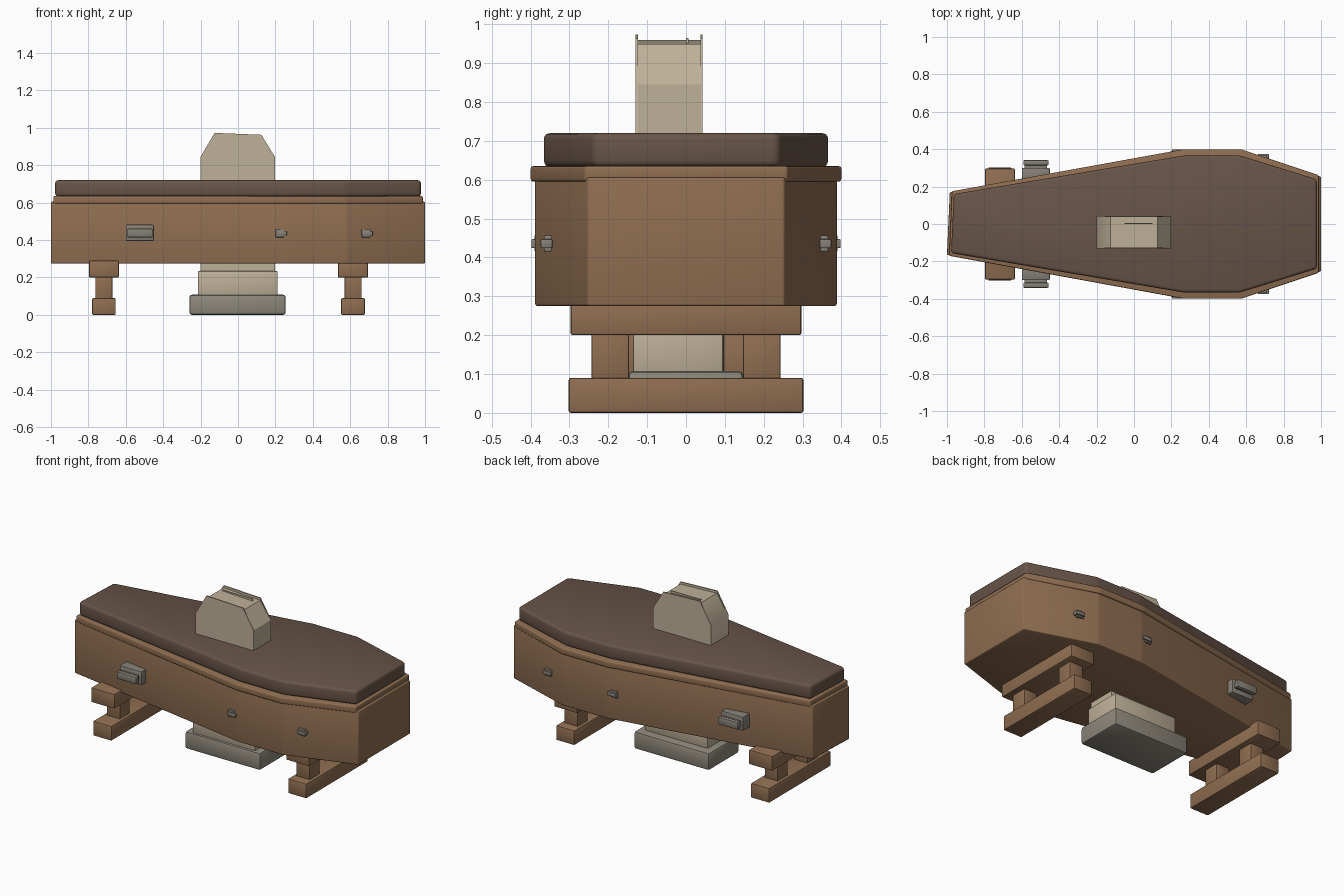
import bpy, bmesh
from mathutils import Vector

cube = bpy.data.objects.get("Cube")
if cube:
    bpy.data.objects.remove(cube, do_unlink=True)


def material(name, rgb):
    lin = [((c / 255 + 0.055) / 1.055) ** 2.4 for c in rgb] + [1.0]
    m = bpy.data.materials.new(name)
    m.use_nodes = True
    m.diffuse_color = lin
    bsdf = m.node_tree.nodes["Principled BSDF"]
    bsdf.inputs["Base Color"].default_value = lin
    bsdf.inputs["Roughness"].default_value = 0.8
    return m


WOOD = material("brown wood", (144, 110, 81))
LID = material("dark wood", (103, 84, 72))
STONE = material("pale stone", (190, 177, 152))
BASE = material("grey stone", (142, 136, 124))
METAL = material("dull metal", (134, 129, 120))


def prism(name, outline, vec, mat, bevel=0.006, segments=2):
    """Extrude a flat outline along vec and round its edges."""
    bm = bmesh.new()
    face = bm.faces.new([bm.verts.new(p) for p in outline])
    geom = bmesh.ops.extrude_face_region(bm, geom=[face])["geom"]
    moved = [g for g in geom if isinstance(g, bmesh.types.BMVert)]
    bmesh.ops.translate(bm, verts=moved, vec=Vector(vec))
    bmesh.ops.recalc_face_normals(bm, faces=bm.faces)
    if bevel:
        bmesh.ops.bevel(bm, geom=bm.edges[:], offset=bevel, segments=segments,
                        profile=0.5, affect='EDGES', clamp_overlap=True)
    mesh = bpy.data.meshes.new(name)
    bm.to_mesh(mesh)
    bm.free()
    mesh.materials.append(mat)
    ob = bpy.data.objects.new(name, mesh)
    bpy.context.collection.objects.link(ob)
    bpy.ops.object.select_all(action='DESELECT')
    ob.select_set(True)
    bpy.context.view_layer.objects.active = ob
    bpy.ops.object.shade_smooth_by_angle(angle=0.6)
    return ob


def box(name, x, y, z, mat, bevel=0.006):
    pts = [(x[0], y[0], z[0]), (x[1], y[0], z[0]),
           (x[1], y[1], z[0]), (x[0], y[1], z[0])]
    return prism(name, pts, (0, 0, z[1] - z[0]), mat, bevel)


# Coffin shell, rim and lid share one six-sided shouldered plan
PLAN = [(-1, -0.165), (0.27, -0.388), (0.58, -0.388), (1, -0.253),
        (1, 0.253), (0.58, 0.388), (0.27, 0.388), (-0.985, 0.17)]


def coffin_layer(name, sx, sy, z0, z1, mat, bevel):
    pts = [(x * sx, y * sy, z0) for x, y in PLAN]
    prism(name, pts, (0, 0, z1 - z0), mat, bevel, 3)


coffin_layer("coffin_body", 1.0, 1.0, 0.275, 0.605, WOOD, 0.006)
coffin_layer("coffin_rim", 0.988, 1.03, 0.595, 0.635, WOOD, 0.007)
coffin_layer("coffin_lid", 0.978, 0.943, 0.633, 0.72, LID, 0.016)

# Two trestles: top beam, foot beam and a pair of posts
for side, cx, post in (("left", 0.615, 0.195), ("right", -0.717, 0.145)):
    box(side + "_trestle_top", (cx - 0.08, cx + 0.08), (-0.297, 0.297), (0.2, 0.29), WOOD)
    box(side + "_trestle_foot", (cx - 0.063, cx + 0.063), (-0.302, 0.302), (0, 0.09), WOOD)
    for end, s in (("front", -1), ("back", 1)):
        cy = s * post
        box(f"{side}_{end}_post", (cx - 0.045, cx + 0.045),
            (cy - 0.048, cy + 0.048), (0.08, 0.21), WOOD, 0.003)

# Stepped plinth below the coffin
box("plinth_base", (-0.26, 0.255), (-0.15, 0.148), (0, 0.108), BASE, 0.014)
box("plinth_step", (-0.215, 0.212), (-0.137, 0.096), (0.1, 0.235), STONE, 0.007)

# Headstone rising through the lid, with thin upright lips on its top
def headstone_slab(name, y0, y1, drop):
    pts = [(-0.2, y0, 0.22), (0.197, y0, 0.22), (0.197, y0, 0.845),
           (0.125, y0, 0.963 - drop), (-0.125, y0, 0.973 - drop), (-0.2, y0, 0.845)]
    prism(name, pts, (0, y1 - y0, 0), STONE, 0)


headstone_slab("headstone", -0.124, 0.038, 0.014)
headstone_slab("headstone_front_face", -0.13, -0.123, 0)
headstone_slab("headstone_back_face", 0.037, 0.043, 0)
box("headstone_ridge", (-0.105, 0.1), (0.0, 0.006), (0.94, 0.964), STONE, 0)

# Metal handles on both long sides
for side, s in (("front", -1), ("back", 1)):
    def handle_box(part, x, y, z, bevel=0.003):
        ys = sorted((s * y[0], s * y[1]))
        box(f"{side}_{part}", x, ys, z, METAL, bevel)

    handle_box("handle_plate", (-0.6, -0.45), (0.22, 0.3), (0.395, 0.482), 0.006)
    handle_box("handle_neck", (-0.585, -0.465), (0.29, 0.32), (0.425, 0.455))
    handle_box("handle_bar", (-0.592, -0.456), (0.313, 0.342), (0.415, 0.462), 0.008)
    for label, cx, out in (("middle", 0.225, 0.398), ("head", 0.685, 0.374)):
        handle_box(label + "_clasp_plate", (cx - 0.024, cx + 0.024),
                   (out - 0.04, out - 0.008), (0.415, 0.457))
        handle_box(label + "_clasp_bar", (cx - 0.022, cx + 0.036),
                   (out - 0.03, out), (0.424, 0.447))
